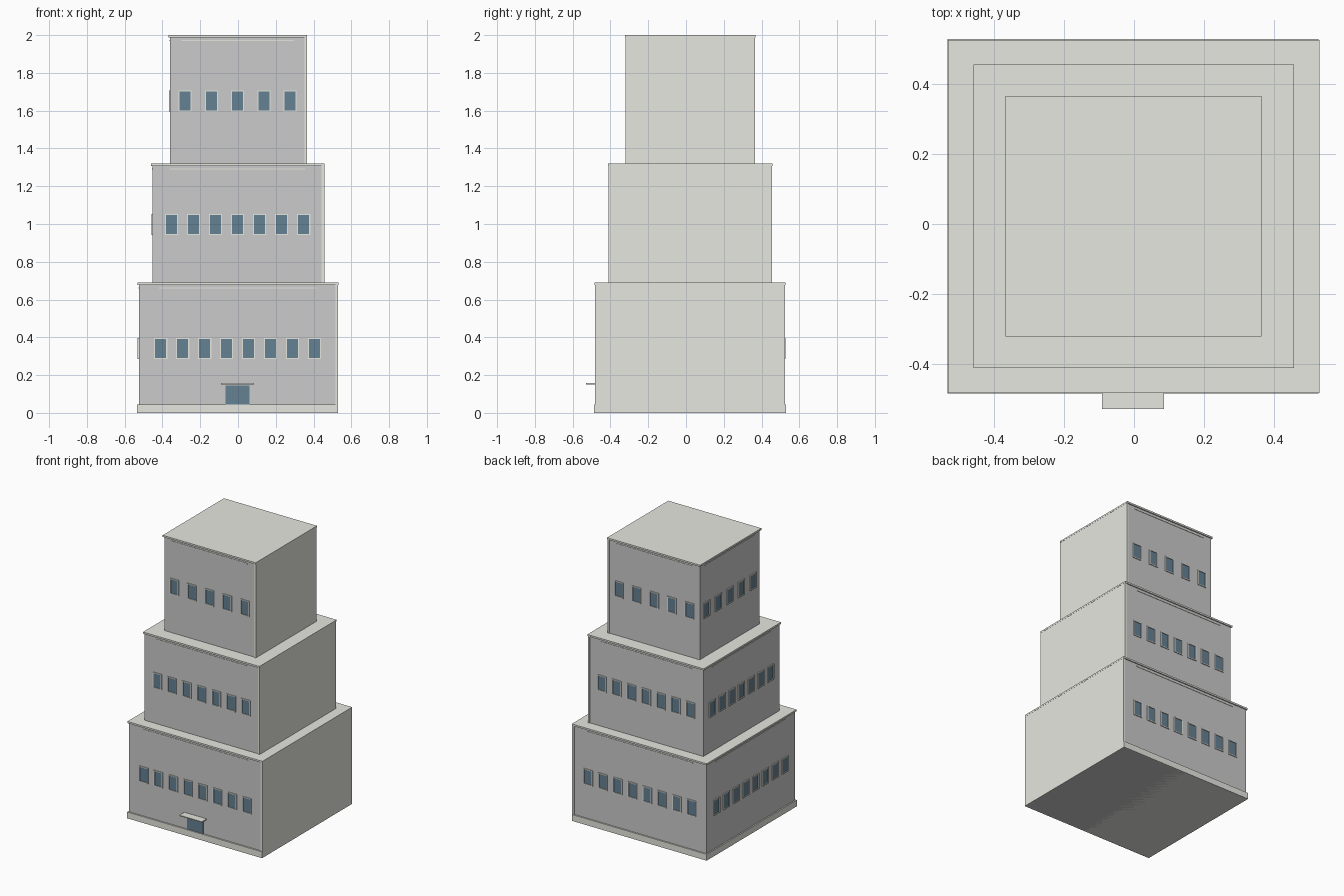
import bpy, bmesh
from mathutils import Matrix, Vector
from math import pi

if "Cube" in bpy.data.objects:
    bpy.data.objects.remove(bpy.data.objects["Cube"])


def material(name, rgb):
    m = bpy.data.materials.new(name)
    m.diffuse_color = (*rgb, 1)
    m.use_nodes = True
    m.node_tree.nodes["Principled BSDF"].inputs["Base Color"].default_value = m.diffuse_color
    return m


WALL = material("wall_grey", (0.52, 0.52, 0.52))
TRIM = material("trim_stone", (0.80, 0.80, 0.75))
GLASS = material("glass_blue", (0.13, 0.22, 0.29))
YC = 0.022   # the tower sits slightly behind the origin because of the canopy


def boxes(name, spans, mat, xform=Matrix()):
    """One object made of axis-aligned boxes (x0, x1, y0, y1, z0, z1)."""
    bm = bmesh.new()
    for x0, x1, y0, y1, z0, z1 in spans:
        mid = Vector(((x0 + x1) / 2, (y0 + y1) / 2, (z0 + z1) / 2))
        size = (x1 - x0, y1 - y0, z1 - z0, 1)
        bmesh.ops.create_cube(bm, size=1, matrix=xform @ Matrix.Translation(mid) @ Matrix.Diagonal(size))
    me = bpy.data.meshes.new(name)
    bm.to_mesh(me)
    bm.free()
    me.materials.append(mat)
    ob = bpy.data.objects.new(name, me)
    bpy.context.collection.objects.link(ob)
    return ob


def facade(name, xform, dist, count, step, zc, strip_z, strip_half):
    """Window row and thin string course; the facade faces local -y at distance dist."""
    w, h, t = 0.029, 0.050, 0.006
    frames, panes = [], []
    for i in range(count):
        c = (i - (count - 1) / 2) * step
        panes.append((c - w, c + w, -dist - 0.001, -dist + 0.01, zc - h, zc + h))
        y0, y1 = -dist - 0.006, -dist + 0.01
        for s in (-1, 1):
            xa, xb = sorted((c + s * w, c + s * (w + t)))
            za, zb = sorted((zc + s * h, zc + s * (h + t)))
            frames.append((xa, xb, y0, y1, zc - h - t, zc + h + t))
            frames.append((c - w, c + w, y0, y1, za, zb))
    boxes(name + "_window_frames", frames, TRIM, xform)
    boxes(name + "_window_panes", panes, GLASS, xform)
    boxes(name + "_string_course",
          [(-strip_half, strip_half, -dist - 0.003, -dist + 0.01, strip_z, strip_z + 0.006)], TRIM, xform)


# name, z0, z1, wall half x, wall half y, windows, front step, side step, window z
tiers = [
    ("lower", 0.00, 0.69, 0.525, 0.498, 8, 0.1164, 0.110, 0.340),
    ("middle", 0.69, 1.32, 0.452, 0.427, 7, 0.1165, 0.109, 0.997),
    ("upper", 1.32, 2.00, 0.360, 0.337, 5, 0.1390, 0.131, 1.652),
]
for name, z0, z1, hx, hy, n, sx, sy, zc in tiers:
    # main block, blank party wall on the right, roof slab
    boxes(name + "_block", [(-hx, hx, YC - hy, YC + hy, z0, z1 - 0.012)], WALL)
    boxes(name + "_party_wall", [(hx - 0.009, hx + 0.005, YC - hy - 0.005, YC + hy + 0.005, z0, z1 - 0.010)], TRIM)
    boxes(name + "_roof_cornice", [(-hx - 0.008, hx + 0.006, YC - hy - 0.008, YC + hy + 0.008, z1 - 0.012, z1)], TRIM)
    # windows on front, back and left
    base = Matrix.Translation((-0.002, YC, 0))
    for side, angle, dist, step in (("front", 0, hy, sx), ("back", pi, hy, sx), ("left", -pi / 2, hx - 0.002, sy)):
        facade(name + "_" + side, base @ Matrix.Rotation(angle, 4, "Z"), dist, n, step, zc,
               z1 - 0.032, n * step / 2 - 0.05)

# plinth, entrance door and canopy
boxes("plinth", [(-0.534, 0.529, YC - 0.508, YC + 0.508, 0, 0.045)], TRIM)
boxes("entrance_door", [(-0.065, 0.061, YC - 0.501, YC - 0.48, 0.045, 0.146)], GLASS)
boxes("entrance_canopy", [(-0.091, 0.086, -0.530, YC - 0.49, 0.151, 0.158)], TRIM)
